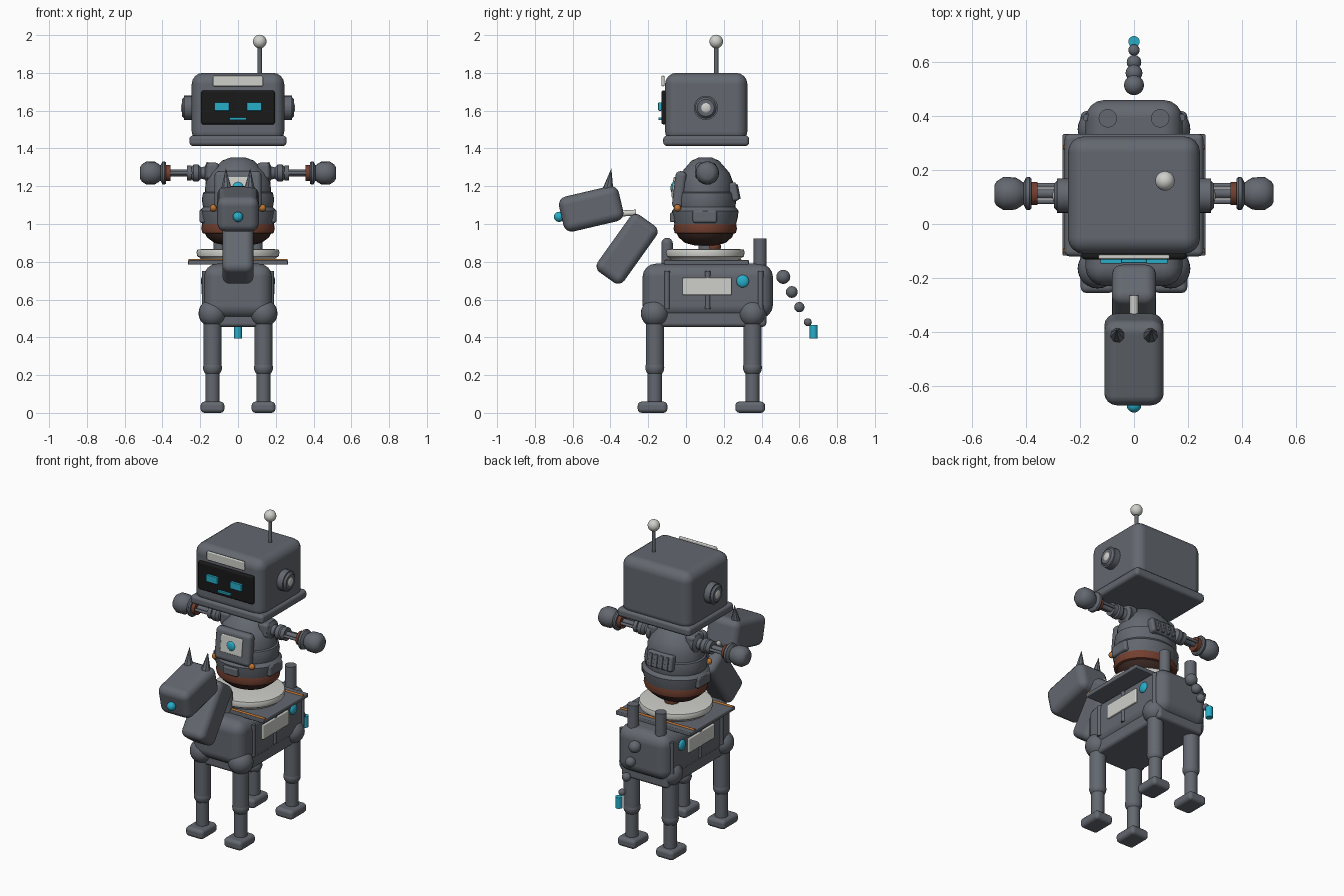
import bpy, math
from mathutils import Vector

cube = bpy.data.objects.get("Cube")
if cube:
    bpy.data.objects.remove(cube, do_unlink=True)


def material(name, r, g, b):
    m = bpy.data.materials.new(name)
    m.use_nodes = True
    m.diffuse_color = (r, g, b, 1)
    m.node_tree.nodes["Principled BSDF"].inputs["Base Color"].default_value = (r, g, b, 1)
    return m


grey = material("steel grey", .125, .138, .16)
white = material("off white", .62, .62, .59)
cyan = material("cyan", .02, .42, .58)
black = material("screen black", .01, .01, .01)
brown = material("rust brown", .17, .05, .028)
dark = material("dark brown", .05, .025, .02)
orange = material("orange", .5, .17, .03)


def finish(name, mat, angle=35):
    o = bpy.context.object
    o.name = name
    o.data.materials.clear()
    o.data.materials.append(mat)
    bpy.ops.object.shade_smooth_by_angle(angle=math.radians(angle))
    return o


def box(name, mat, loc, size, bevel=0.0, segments=3, tilt=0.0, roll=0.0):
    bpy.ops.mesh.primitive_cube_add(size=1, location=loc, rotation=(tilt, roll, 0))
    o = bpy.context.object
    o.name = name
    o.scale = size
    bpy.ops.object.transform_apply(location=False, rotation=False, scale=True)
    o.data.materials.append(mat)
    if bevel:
        for p in o.data.polygons:
            p.use_smooth = True
        b = o.modifiers.new("rounding", 'BEVEL')
        b.width = bevel
        b.segments = segments
        b.harden_normals = True
    return o


def ball(name, mat, loc, r, scale=(1, 1, 1)):
    bpy.ops.mesh.primitive_uv_sphere_add(segments=24, ring_count=14, radius=r, location=loc)
    bpy.context.object.scale = scale
    return finish(name, mat, 60)


def rod(name, mat, a, b, r, r2=None, sides=24):
    a, b = Vector(a), Vector(b)
    d = b - a
    bpy.ops.mesh.primitive_cone_add(vertices=sides, radius1=r, radius2=r if r2 is None else r2,
                                    depth=d.length, location=(a + b) / 2,
                                    rotation=d.to_track_quat('Z', 'Y').to_euler())
    return finish(name, mat, 40)


def lathe(name, mat, profile, loc, scale=(1, 1, 1), rotation=(0, 0, 0), sides=32, angle=35):
    """Closed solid of revolution from (radius, height) points."""
    verts, faces, n = [], [], sides
    for r, z in profile:
        for i in range(n):
            t = 2 * math.pi * i / n
            verts.append((r * math.cos(t), r * math.sin(t), z))
    for k in range(len(profile) - 1):
        for i in range(n):
            j = (i + 1) % n
            faces.append((k * n + i, k * n + j, k * n + n + j, k * n + n + i))
    faces.append(tuple(reversed(range(n))))
    faces.append(tuple(range(len(verts) - n, len(verts))))
    me = bpy.data.meshes.new(name)
    me.from_pydata(verts, [], faces)
    o = bpy.data.objects.new(name, me)
    bpy.context.collection.objects.link(o)
    o.location, o.scale, o.rotation_euler = loc, scale, rotation
    bpy.ops.object.select_all(action='DESELECT')
    o.select_set(True)
    bpy.context.view_layer.objects.active = o
    return finish(name, mat, angle)


SIDES = (("left", 1), ("right", -1))

# Rider head
box("head", grey, (0, .107, 1.615), (.49, .436, .37), .06, 4)
box("head_rim", grey, (0, .107, 1.441), (.515, .455, .056), .02)
box("face_screen", black, (0, -.117, 1.617), (.39, .028, .18), .012)
box("forehead_plate", white, (0, -.122, 1.757), (.265, .016, .056), .006)
box("mouth", cyan, (0, -.137, 1.557), (.09, .016, .014), .003)
rod("antenna", grey, (.115, .16, 1.78), (.115, .16, 1.95), .011)
ball("antenna_ball", white, (.115, .16, 1.966), .036)
for side, s in SIDES:
    box(side + "_eye", cyan, (s * .085, -.138, 1.622), (.08, .018, .045), .004)
    rod(side + "_ear", grey, (s * .23, .105, 1.615), (s * .285, .105, 1.615), .064)
    rod(side + "_ear_ring", grey, (s * .28, .105, 1.615), (s * .297, .105, 1.615), .06, .045)
    ball(side + "_ear_cap", white, (s * .288, .105, 1.615), .032, (.45, 1, 1))

# Rider torso: layered shell, belt and bowl
lathe("torso_shell", grey,
      [(.15, .99), (.19, 1), (.2, 1.035), (.205, 1.07), (.19, 1.085), (.185, 1.09), (.192, 1.13),
       (.185, 1.165), (.175, 1.17), (.172, 1.22), (.15, 1.27), (.115, 1.305), (.085, 1.335), (.04, 1.352)],
      (0, .102, 0), (1, .86, 1))
lathe("belt", brown, [(.16, .945), (.188, .952), (.195, .975), (.19, 1.002), (.16, 1.005)],
      (0, .102, 0), (1, .86, 1))
lathe("waist_bowl", dark, [(.06, .885), (.125, .9), (.165, .93), (.178, .955)], (0, .102, 0), (1, .86, 1))
rod("waist_post", grey, (0, .11, .85), (0, .11, .91), .045)
ball("waist_joint", brown, (0, .14, .88), .045)
box("chest_armour", grey, (0, -.035, 1.18), (.25, .06, .2), .025, 3, -.12)
box("chest_plate", white, (0, -.063, 1.195), (.15, .018, .11), .006, 2, -.12)
ball("chest_light", cyan, (0, -.066, 1.19), .032, (1, .5, 1))
box("belt_buckle", grey, (0, -.07, 1.035), (.1, .03, .05), .008)
box("back_pack", grey, (0, .25, 1.17), (.18, .05, .1), .015, 2, .2)
for i in range(4):
    box("back_vent", grey, ((i - 1.5) * .038, .272, 1.17), (.022, .02, .08), .004, 2, .2)
for side, s in SIDES:
    ball(side + "_chest_stud", orange, (s * .13, -.045, 1.085), .019)
    box(side + "_hip_pouch", grey, (s * .175, .1, 1.04), (.06, .13, .07), .015)
    box(side + "_shoulder_armour", grey, (s * .135, .105, 1.28), (.07, .11, .09), .02)

    # Arms stretched out to the sides
    lathe(side + "_arm", grey,
          [(.05, .14), (.058, .165), (.035, .175), (.03, .195), (.045, .21), (.045, .235),
           (.028, .25), (.018, .27), (.018, .36)],
          (0, .113, 1.27), (1, 1, 1), (0, s * math.pi / 2, 0), 20)
    for dy in (-.03, .03):
        rod(side + "_arm_rod", grey, (s * .24, .113 + dy, 1.27), (s * .37, .113 + dy, 1.27), .009, None, 10)
    rod(side + "_arm_collar", grey, (s * .245, .113, 1.27), (s * .27, .113, 1.27), .04)
    rod(side + "_wrist_band", brown, (s * .357, .113, 1.27), (s * .383, .113, 1.27), .043)
    lathe(side + "_hand", grey,
          [(.055, .38), (.062, .388), (.06, .4), (.04, .41), (.048, .42), (.06, .44), (.061, .485),
           (.045, .51), (.03, .518)],
          (0, .113, 1.27), (1, 1, 1), (0, s * math.pi / 2, 0), 20)

# Saddle
box("saddle_plate", grey, (0, .108, .797), (.53, .45, .024), .005)
lathe("saddle_disc", white, [(.19, .805), (.2, .82), (.215, .828), (.22, .85), (.215, .864), (.19, .867)],
      (0, .102, 0), (1, .95, 1), (0, 0, 0), 48)
for y in (-.1, .285):
    rod("saddle_trim", orange, (-.262, y, .807), (.262, y, .807), .009, None, 12)

# Mount body
box("mount_body", grey, (0, .115, .645), (.36, .69, .29), .07, 4)
box("mount_belly", grey, (0, .115, .505), (.33, .62, .1), .02)
rod("saddle_horn", grey, (0, -.1, .76), (0, -.1, .9), .03)
ball("saddle_horn_top", grey, (0, -.1, .897), .03)
for side, s in SIDES:
    box(side + "_panel", white, (s * .18, .112, .67), (.024, .26, .092), .006)
    for y in (-.1, .115, .395):
        rod(side + "_rib", grey, (s * .176, y, .55), (s * .176, y, .75), .014, None, 12)
    ball(side + "_side_light", cyan, (s * .18, .3, .697), .033, (.5, 1, 1))
    rod(side + "_rear_post", grey, (s * .097, .392, .74), (s * .097, .392, .922), .034)

    # Legs
    for end, y in (("front", -.165), ("rear", .352)):
        leg = end + "_" + side
        x = s * .135
        ball(leg + "_hip", grey, (x, y, .527), .074)
        rod(leg + "_thigh", grey, (x, y, .25), (x, y, .52), .048)
        ball(leg + "_knee", grey, (x, y, .24), .05)
        rod(leg + "_shin", grey, (x, y, .05), (x, y, .24), .038)
        box(leg + "_foot", grey, (x, y - .012, .03), (.126, .158, .06), .022)

# Mount neck and head
box("mount_neck", grey, (0, -.312, .868), (.165, .172, .37), .04, 4, -.62)
box("mount_head", grey, (0, -.502, 1.08), (.22, .325, .19), .045, 4, .23)
rod("neck_link", white, (0, -.36, 1.055), (0, -.265, 1.06), .016)
ball("mount_nose", cyan, (0, -.672, 1.038), .027)
for side, s in SIDES:
    rod(side + "_mount_ear", grey, (s * .06, -.415, 1.17), (s * .065, -.395, 1.295), .033, 0, 8)

# Tail
for y, z, r in ((.515, .72, .037), (.56, .64, .031), (.6, .56, .027), (.645, .48, .021)):
    ball("tail_bead", grey, (0, y, z), r)
rod("tail_tip", cyan, (0, .676, .395), (0, .676, .465), .021)
